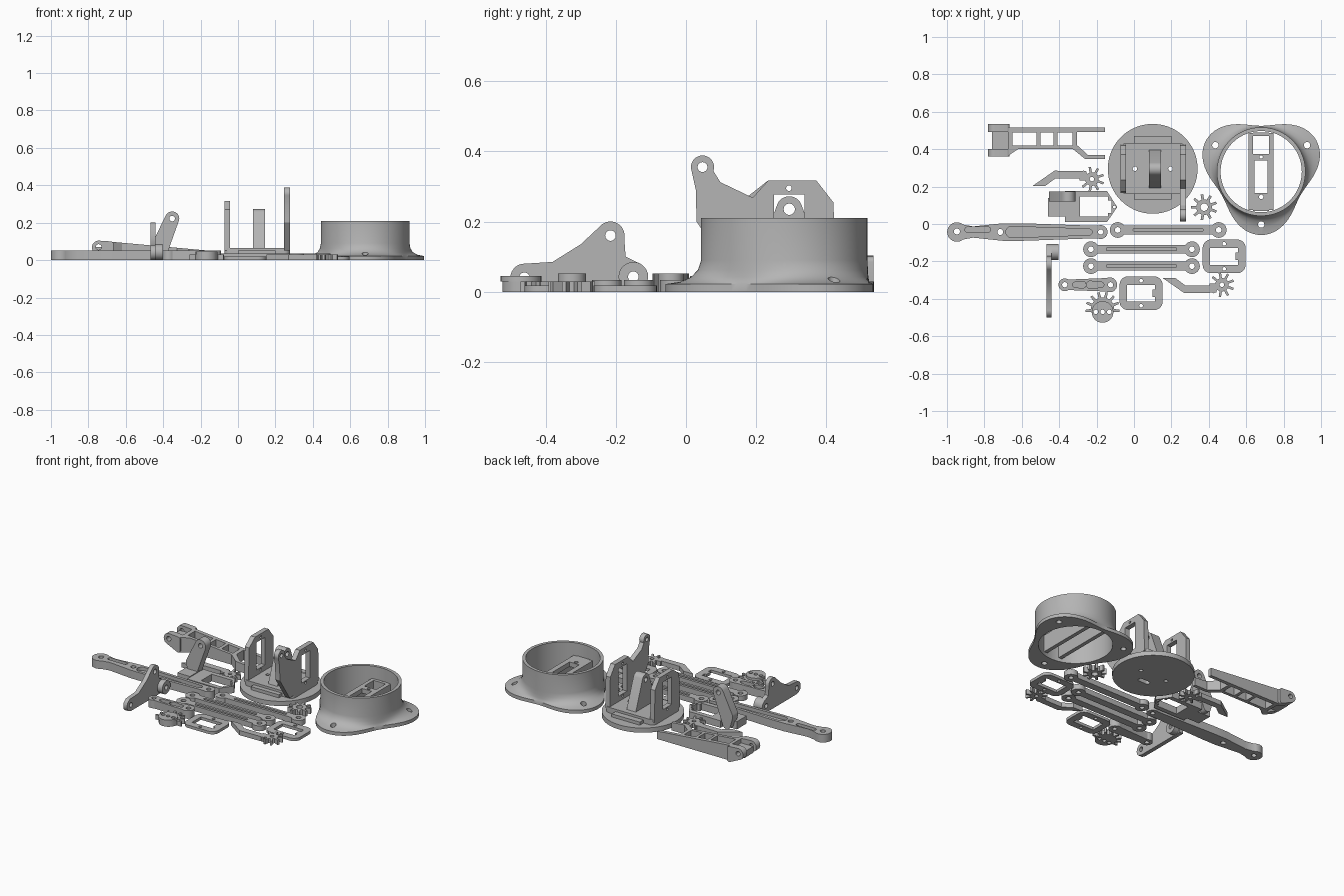
import bpy, bmesh
from math import sin, cos, pi, asin, radians
from mathutils import Vector
from mathutils.geometry import convex_hull_2d

old = bpy.data.objects.get("Cube")
if old:
    bpy.data.objects.remove(old)

grey = bpy.data.materials.new("plain grey")
grey.use_nodes = True
COLOUR = (0.46, 0.46, 0.46, 1)
grey.diffuse_color = COLOUR
grey.node_tree.nodes["Principled BSDF"].inputs["Base Color"].default_value = COLOUR
parts = []


# ---- outline helpers (lists of 2D points) ----
def arc(x, y, r, a0, a1, n=20):
    return [(x + r * cos(a0 + (a1 - a0) * i / n), y + r * sin(a0 + (a1 - a0) * i / n)) for i in range(n + 1)]


def circle(x, y, r, n=28):
    return arc(x, y, r, 0, 2 * pi, n)[:-1]


def rect(x0, x1, y0, y1):
    return [(x0, y0), (x1, y0), (x1, y1), (x0, y1)]


def hull(*discs):
    pts = [p for d in discs for p in circle(*d)]
    return [pts[i] for i in convex_hull_2d([Vector(p) for p in pts])]


def round_rect(x0, x1, y0, y1, r):
    return hull(*[(x, y, r) for x in (x0 + r, x1 - r) for y in (y0 + r, y1 - r)])


def dumbbell(x0, x1, y, r0, r1, w0, w1):
    a, b = asin(w0 / r0), asin(w1 / r1)
    return arc(x0, y, r0, a, 2 * pi - a) + arc(x1, y, r1, b - pi, pi - b)


def gear(x, y, root, tip, teeth, a0=0.0, a1=2 * pi):
    pts = []
    step = (a1 - a0) / teeth
    for i in range(teeth):
        for f, r in ((0.0, root), (0.25, root), (0.36, tip), (0.64, tip), (0.75, root)):
            a = a0 + (i + f) * step
            pts.append((x + r * cos(a), y + r * sin(a)))
    return pts


# ---- solid helpers ----
def finish(name, bm):
    bmesh.ops.remove_doubles(bm, verts=bm.verts, dist=1e-5)
    bmesh.ops.recalc_face_normals(bm, faces=bm.faces)
    me = bpy.data.meshes.new(name)
    bm.to_mesh(me)
    bm.free()
    me.materials.append(grey)
    ob = bpy.data.objects.new(name, me)
    bpy.context.collection.objects.link(ob)
    parts.append(ob)
    return ob


def plate(name, outline, lo, hi, holes=(), axis="z", top=None):
    """Extrude an outline with holes between lo and hi along an axis."""
    cu = bpy.data.curves.new(name, "CURVE")
    cu.dimensions, cu.fill_mode, cu.extrude = "2D", "BOTH", (hi - lo) / 2
    for loop in [outline, *holes]:
        sp = cu.splines.new("POLY")
        sp.points.add(len(loop) - 1)
        for p, (u, v) in zip(sp.points, loop):
            p.co = (u, v, 0, 1)
        sp.use_cyclic_u = True
    tmp = bpy.data.objects.new(name, cu)
    bpy.context.collection.objects.link(tmp)
    dg = bpy.context.evaluated_depsgraph_get()
    me = bpy.data.meshes.new_from_object(tmp.evaluated_get(dg))
    bm = bmesh.new()
    bm.from_mesh(me)
    bpy.data.objects.remove(tmp)
    bpy.data.curves.remove(cu)
    bpy.data.meshes.remove(me)
    for v in bm.verts:
        a, b, c = v.co
        if top and c > 0:
            c = top(a) - (lo + hi) / 2
        c += (lo + hi) / 2
        v.co = {"x": (c, a, b), "y": (a, c, b), "z": (a, b, c)}[axis]
    return finish(name, bm)


def grooved(name, outline, h, floor, holes, grooves):
    plate(name + "_floor", outline, 0, floor, holes)
    plate(name + "_rim", outline, floor, h, holes + grooves)


# ---- round base housing with a three-lobed flange ----
CX, CY, SEG = 0.68, 0.28, 96
LOBES = [radians(a) for a in (30, 150, 270)]
bm = bmesh.new()
rings = []
profile = [(1, 0), (1, .022), (.6, .028), (.28, .042), (.09, .062), (0, .09), (0, .21), (None, .21), (None, 0)]
for t, z in profile:
    ring = []
    for i in range(SEG):
        a = 2 * pi * i / SEG
        lobe = .292 + .047 * cos(3 * a - pi / 2)
        r = .217 if t is None else .237 + t * (lobe - .237)
        ring.append(bm.verts.new((CX + r * cos(a), CY + r * sin(a), z)))
    rings.append(ring)
for k, ring in enumerate(rings):
    nxt = rings[(k + 1) % len(rings)]
    for i in range(SEG):
        j = (i + 1) % SEG
        bm.faces.new((ring[i], ring[j], nxt[j], nxt[i]))
housing = finish("base_housing", bm)
for a in LOBES:
    cutter = plate("screw_cutter", circle(CX + .283 * cos(a), CY + .283 * sin(a), .017), -.1, .15)
    parts.remove(cutter)
    cutter.hide_render = True
    mod = housing.modifiers.new("screw_hole", "BOOLEAN")
    mod.operation, mod.object, mod.solver = "DIFFERENCE", cutter, "EXACT"
    bpy.context.view_layer.objects.active = housing
    bpy.ops.object.modifier_apply(modifier=mod.name)
    bpy.data.objects.remove(cutter)

# ---- motor bracket across the inside of the housing ----
for x in (.612, .722):
    plate("bracket_rail", rect(x, x + .025, .075, .487), .02, .13)
plate("bracket_deck", rect(.637, .722, .07, .375), .1, .13,
      [rect(.645, .714, .165, .34), circle(.68, .145, .012), circle(.68, .358, .009)])
plate("bracket_bar", rect(.637, .722, .47, .49), .02, .13)

# ---- turntable with two upright cheeks and a centre lug ----
TX, TY = .10, .295
plate("turntable_disc", circle(TX, TY, .24, 72), 0, .03,
      [circle(TX + d, TY, .012) for d in (-.095, .095)] + [round_rect(TX - .04, TX + .04, TY - .1, TY - .07, .014)])
plate("turntable_block", round_rect(-.072, .277, .16, .432, .03), .03, .065,
      [circle(TX + d, TY, .012) for d in (-.095, .095)])
for y in (.13, .43):
    plate("turntable_step", rect(0, .2, y, y + .04), .03, .05)
window = rect(.25, .337, .10, .277)
screws = [circle(.293, z, .008) for z in (.085, .295)]
plate("left_cheek", [(.165, .05), (.425, .05), (.42, .254), (.371, .317), (.234, .317), (.174, .27)],
      -.073, -.042, [window] + screws, "x")
plate("tall_cheek", arc(.047, .355, .033, radians(-20), radians(200)) +
      [(.028, .29), (.03, .2), (.13, .05), (.425, .05), (.42, .254), (.371, .317),
       (.234, .317), (.19, .268), (.098, .312)],
      .245, .277, [window, circle(.047, .355, .014)] + screws, "x")
plate("centre_lug", hull((.294, .235, .037), (.2, .06, .008), (.39, .06, .008)),
      .08, .145, [circle(.294, .235, .016)], "x")


# ---- forked forearm: ladder frame, sloping top, two pivot lugs ----
def slope(x):
    return .1 - .05 * (x + .7) / .55


plate("forearm_frame", [(-.674, .515), (-.155, .515), (-.155, .492), (-.305, .492), (-.305, .422), (-.246, .369),
                        (-.155, .369), (-.155, .348), (-.262, .348), (-.326, .4), (-.62, .4), (-.674, .364)],
      0, .09, [rect(a, b, .42, .49) for a, b in ((-.65, -.52), (-.5, -.43), (-.41, -.33))], top=slope)
for y in (.36, .493):
    plate("forearm_lug", hull((-.745, .068, .036), (-.68, .015, .015), (-.68, .085, .015)),
          y, y + .041, [circle(-.745, .07, .015)], "y")
plate("forearm_web", rect(-.76, -.67, .4, .494), .03, .07)

# ---- long arm ----
grooved("long_arm", arc(-.947, -.043, .052, radians(50), radians(310)) +
        [(-.86, -.073), (-.7, -.09), (-.6, -.09), (-.22, -.077)] +
        arc(-.178, -.043, .037, radians(-110), radians(110)) +
        [(-.22, -.009), (-.6, .004), (-.7, .004), (-.86, -.013)], .052, .03,
        [circle(-.947, -.04, .016), circle(-.715, -.043, .016), circle(-.178, -.043, .014)],
        [hull((-.89, -.03, .014), (-.78, -.03, .014)), hull((-.655, -.043, .03), (-.24, -.043, .016))])

# ---- three slim links and one short link ----
for x, y in ((-.087, -.032), (-.23, -.135), (-.23, -.225)):
    grooved("slim_link", dumbbell(x, x + .54, y, .042, .042, .024, .024), .034, .02,
            [circle(x, y, .015), circle(x + .54, y, .015)],
            [hull((x + .09, y, .008), (x + .45, y, .008))])
grooved("short_link", dumbbell(-.37, -.13, -.325, .034, .04, .028, .036), .052, .025,
        [circle(-.37, -.325, .014), circle(-.125, -.325, .014)],
        [hull((-.315, -.325, .014), (-.275, -.325, .018)), hull((-.235, -.325, .02), (-.175, -.325, .014))])

# ---- flat motor frames ----
for x, y in ((.482, -.173), (.038, -.37)):
    plate("motor_frame", round_rect(x - .115, x + .115, y - .09, y + .09, .045), 0, .018,
          [[(x - .075, y - .045), (x + .075, y - .045), (x + .075, y - .02), (x + .06, y - .02),
            (x + .06, y + .02), (x + .075, y + .02), (x + .075, y + .045), (x - .075, y + .045)],
           circle(x, y - .067, .01), circle(x, y + .067, .01)])

# ---- gripper fingers, mirrored, each ending in a gear ----
for gx, gy, s in ((-.225, .24, 1), (.47, -.325, -1)):
    plate("finger_gear", gear(gx, gy, .036, .066, 9), 0, .03, [circle(gx, gy, .012)])
    plate("finger_blade", [(gx + u, gy + s * v) for u, v in
                           ((-.318, -.037), (-.25, -.037), (-.195, .004), (-.03, .004),
                            (-.03, .042), (-.2, .045))], 0, .03)

# ---- loose gears ----
plate("pinion", gear(.375, .09, .042, .07, 9), 0, .035, [circle(.375, .09, .02)])
plate("drive_gear", gear(-.168, -.455, .062, .092, 8, radians(-20), radians(200)) +
      arc(-.168, -.465, .058, radians(200), radians(340)), 0, .03,
      [circle(-.168 + d, -.47, .012) for d in (-.036, 0, .036)])
plate("drive_gear_hub", circle(-.168, -.47, .058), .03, .045,
      [circle(-.168 + d, -.47, .012) for d in (-.036, 0, .036)])

# ---- gripper mount: framed plate, block and leaning lug ----
plate("mount_plate", [(-.37, .011), (-.144, .011), (-.09, .09), (-.144, .176), (-.37, .176)], 0, .045,
      [[(-.29, .04), (-.14, .04), (-.14, .06), (-.12, .06), (-.12, .125), (-.14, .125), (-.14, .147), (-.29, .147)],
       circle(-.105, .09, .008)])
plate("mount_block", rect(-.46, -.37, .04, .14), 0, .05)
plate("mount_lug", hull((-.352, .222, .038), (-.42, .09, .035), (-.41, .03, .028)),
      .12, .175, [circle(-.352, .222, .015)], "y")

# ---- three-hole rocker standing on edge ----
plate("rocker", arc(-.46, .04, .04, radians(90), radians(230)) + [(-.46, 0), (-.11, 0)] +
      arc(-.15, .043, .042, radians(-20), radians(60)) + [(-.172, .1)] +
      arc(-.215, .16, .04, radians(-10), radians(140)) + [(-.3, .135), (-.38, .085)],
      -.467, -.44, [circle(y, z, .015) for y, z in ((-.46, .04), (-.15, .043), (-.215, .16))], "x")
plate("rocker_boss", circle(-.15, .043, .042), -.44, -.405, [circle(-.15, .043, .015)], "x")

# ---- smooth round walls, keep edges sharp ----
bpy.ops.object.select_all(action="DESELECT")
for ob in parts:
    ob.select_set(True)
bpy.context.view_layer.objects.active = parts[0]
bpy.ops.object.shade_smooth_by_angle(angle=radians(30))
